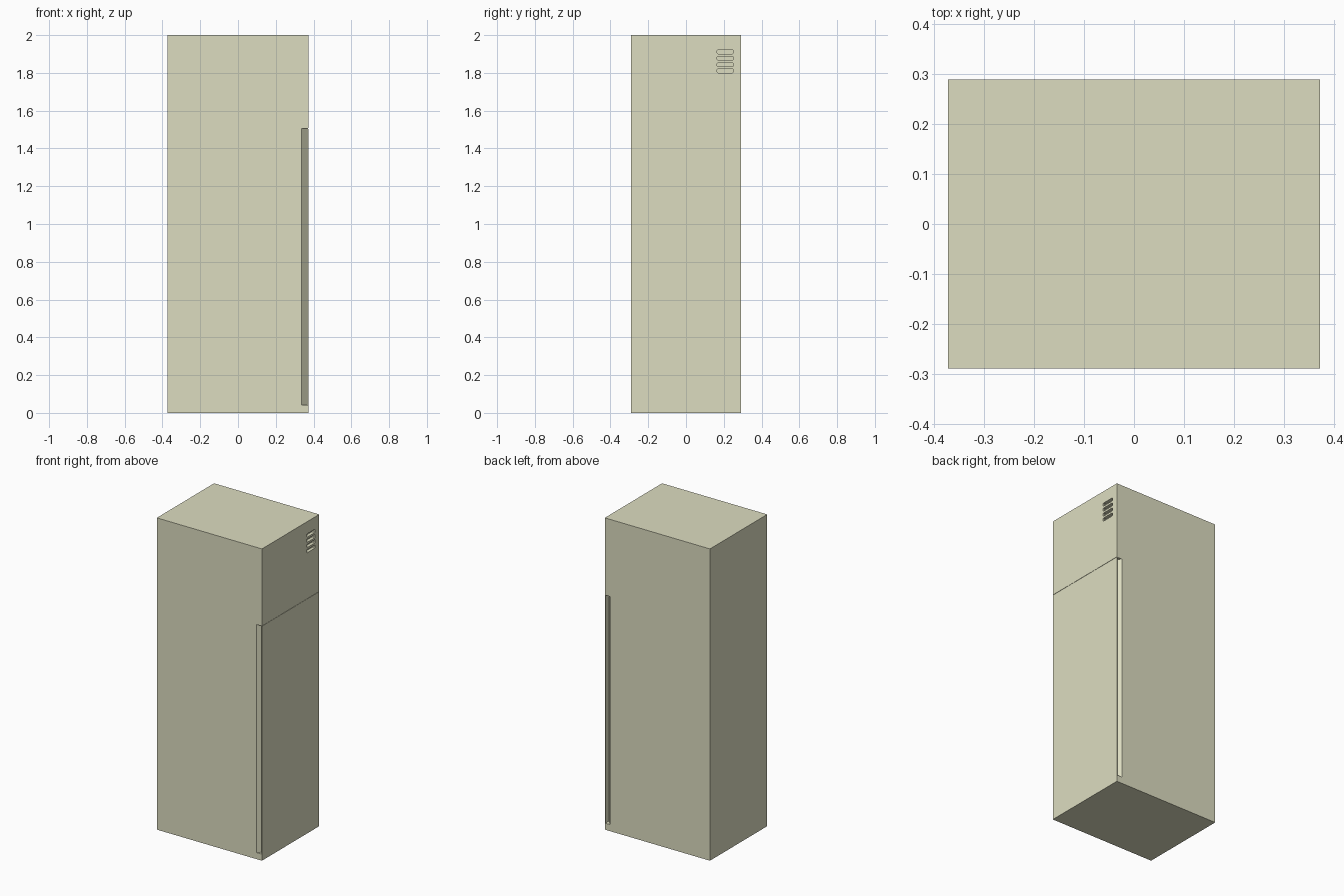
import bpy, bmesh
from mathutils import Vector

if "Cube" in bpy.data.objects:
    bpy.data.objects.remove(bpy.data.objects["Cube"])

HX, HY, H = 0.373, 0.29, 2.0      # half width, half depth, height
DOOR_TOP, DOOR_LOW = 1.505, 0.042

mat = bpy.data.materials.new("cream_paint")
mat.diffuse_color = (0.72, 0.72, 0.53, 1)
mat.use_nodes = True
mat.node_tree.nodes["Principled BSDF"].inputs["Base Color"].default_value = mat.diffuse_color


def prism(name, profile, offset):
    """Extrude a closed planar profile along an offset vector."""
    bm = bmesh.new()
    face = bm.faces.new([bm.verts.new(p) for p in profile])
    ext = bmesh.ops.extrude_face_region(bm, geom=[face])
    verts = [g for g in ext["geom"] if isinstance(g, bmesh.types.BMVert)]
    bmesh.ops.translate(bm, verts=verts, vec=Vector(offset))
    bmesh.ops.recalc_face_normals(bm, faces=bm.faces)
    me = bpy.data.meshes.new(name)
    bm.to_mesh(me)
    bm.free()
    ob = bpy.data.objects.new(name, me)
    bpy.context.collection.objects.link(ob)
    return ob


def block(name, x0, x1, y0, y1, z0, z1):
    return prism(name, [(x0, y0, z0), (x1, y0, z0), (x1, y1, z0), (x0, y1, z0)],
                 (0, 0, z1 - z0))


# Tall cabinet body
body = block("cabinet_body", -HX, HX, -HY, HY, 0, H)
body.data.materials.append(mat)

cutters = []

# Sloped finger grips along the door edge, front and back
for s in (-1, 1):
    a, b = 0.335, HX - 0.003
    grip = [(a, s * HY, DOOR_LOW), (a, s * (HY + 0.02), DOOR_LOW),
            (b, s * (HY + 0.02), DOOR_LOW), (b, s * (HY - 0.036), DOOR_LOW)]
    cutters.append(prism("grip_cutter", grip, (0, 0, DOOR_TOP - DOOR_LOW)))

# Fine seam between the door and the upper panel
cutters.append(block("seam_cutter", HX - 0.002, HX + 0.02, -HY - 0.02, HY + 0.02,
                     DOOR_TOP - 0.001, DOOR_TOP + 0.002))

# Four vent slots with clipped corners
c = 0.004
for i in range(4):
    y0, y1 = 0.165, 0.25
    z0 = 1.80 + i * 0.0335
    z1 = z0 + 0.021
    outline = [(y0 + c, z0), (y1 - c, z0), (y1, z0 + c), (y1, z1 - c),
               (y1 - c, z1), (y0 + c, z1), (y0, z1 - c), (y0, z0 + c)]
    cutters.append(prism("vent_cutter", [(HX - 0.02, y, z) for y, z in outline],
                         (0.04, 0, 0)))

for cut in cutters:
    cut.hide_render = True
    mod = body.modifiers.new("cut", 'BOOLEAN')
    mod.operation = 'DIFFERENCE'
    mod.solver = 'EXACT'
    mod.object = cut

# Bake the cuts and drop the helpers
bpy.context.view_layer.update()
deps = bpy.context.evaluated_depsgraph_get()
baked = bpy.data.meshes.new_from_object(body.evaluated_get(deps))
body.modifiers.clear()
body.data = baked
for cut in cutters:
    bpy.data.objects.remove(cut, do_unlink=True)
